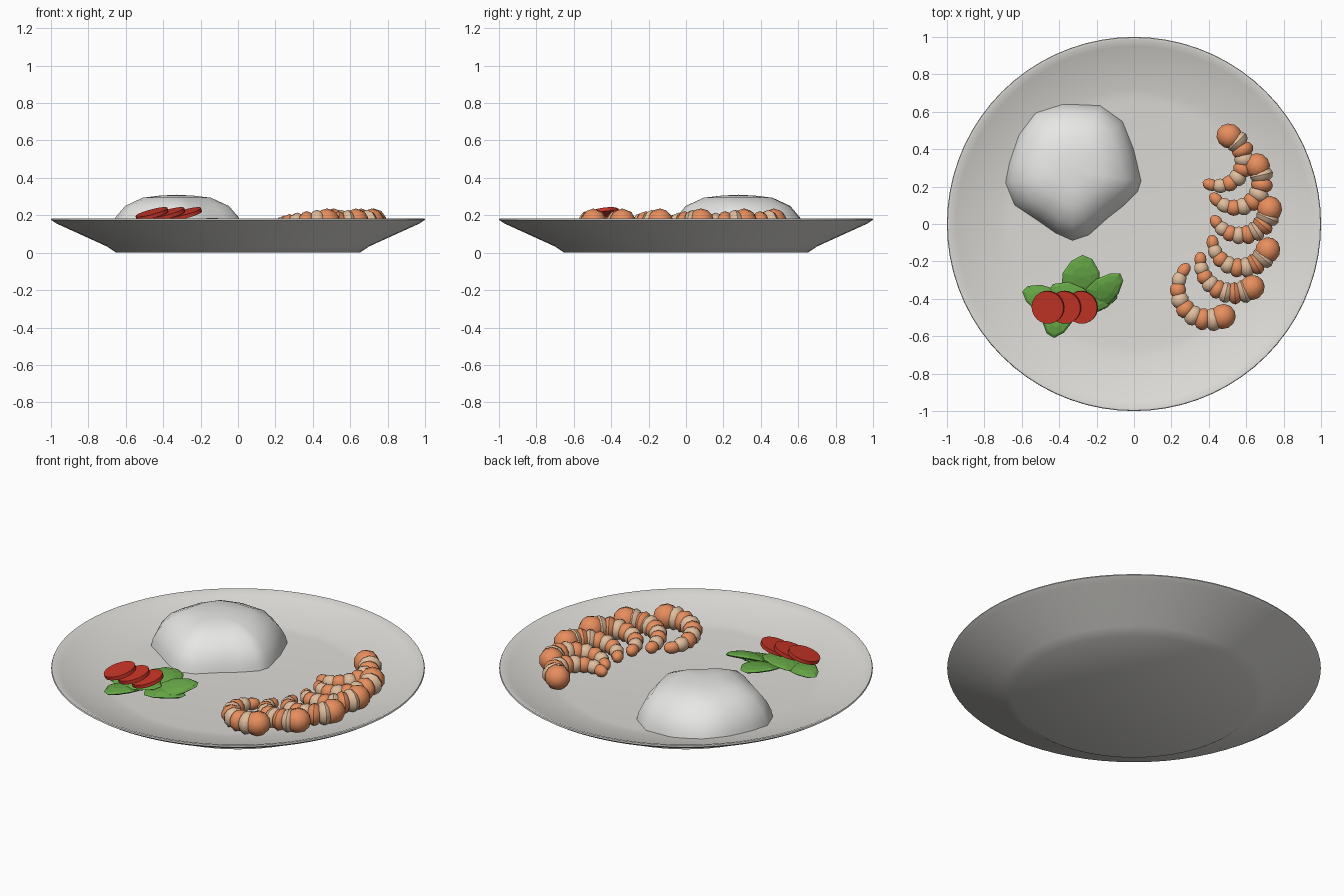
import bpy, bmesh, math
from mathutils import Vector, Matrix, Euler

cube = bpy.data.objects.get("Cube")
if cube:
    bpy.data.objects.remove(cube, do_unlink=True)


def material(name, color):
    m = bpy.data.materials.new(name)
    m.use_nodes = True
    m.diffuse_color = (*color, 1)
    m.node_tree.nodes["Principled BSDF"].inputs["Base Color"].default_value = (*color, 1)
    return m


CERAMIC = material("warm_grey_ceramic", (0.72, 0.71, 0.68))
RICE = material("rice_white", (0.8, 0.8, 0.79))
ORANGE = material("shrimp_orange", (0.8, 0.27, 0.11))
CREAM = material("shrimp_cream", (0.74, 0.51, 0.34))
GREEN = material("leaf_green", (0.13, 0.38, 0.06))
RED = material("tomato_red", (0.58, 0.035, 0.02))

FLOOR = 0.10


def finish(name, bm, mats, smooth=None):
    bmesh.ops.recalc_face_normals(bm, faces=bm.faces)
    mesh = bpy.data.meshes.new(name)
    bm.to_mesh(mesh)
    bm.free()
    for m in mats:
        mesh.materials.append(m)
    ob = bpy.data.objects.new(name, mesh)
    bpy.context.collection.objects.link(ob)
    if smooth:
        bpy.ops.object.select_all(action="DESELECT")
        ob.select_set(True)
        bpy.context.view_layer.objects.active = ob
        bpy.ops.object.shade_smooth_by_angle(angle=math.radians(smooth))
    return ob


def loft(rings):
    """Skin closed rings of points; rings shrunk to a point become poles."""
    bm = bmesh.new()
    loops = [[bm.verts.new(p) for p in ring] for ring in rings]
    n = len(loops[0])
    for a, b in zip(loops, loops[1:]):
        for i in range(n):
            j = (i + 1) % n
            bm.faces.new((a[i], a[j], b[j], b[i]))
    bmesh.ops.remove_doubles(bm, verts=bm.verts, dist=1e-5)
    return bm


# Plate: turned profile from the inside centre, over the rim, to the base centre
profile = [(0, FLOOR), (0.66, FLOOR), (0.72, 0.106), (0.95, 0.168), (0.985, 0.184),
           (0.997, 0.183), (1, 0.176), (0.97, 0.156), (0.7, 0.033), (0.65, 0), (0, 0)]
SIDES = 72
turn = [(math.cos(math.tau * i / SIDES), math.sin(math.tau * i / SIDES)) for i in range(SIDES)]
finish("plate", loft([[(r * c, r * s, z) for c, s in turn] for r, z in profile]), [CERAMIC], 35)

# Rice mound: an uneven outline shrunk towards the top
centre = Vector((-0.33, 0.28))
outline = [(0.04, 0.23), (0, 0.4), (-0.06, 0.55), (-0.18, 0.635), (-0.38, 0.645),
           (-0.53, 0.6), (-0.62, 0.48), (-0.67, 0.33), (-0.69, 0.22), (-0.64, 0.1),
           (-0.52, 0.02), (-0.42, -0.05), (-0.33, -0.09), (-0.24, -0.06),
           (-0.14, 0.03), (-0.05, 0.1), (0.02, 0.17)]
rings = []
for t, z in [(1, 0.09), (0.97, 0.14), (0.9, 0.19), (0.76, 0.25), (0.5, 0.294), (0.25, 0.305), (0, 0.31)]:
    ring = [centre.lerp(Vector(p), t) for p in outline]
    rings.append([(p.x, p.y, z) for p in ring])
finish("rice_mound", loft(rings), [RICE], 60)


def circle_centre(a, b, c):
    """Centre of the circle through three 2D points."""
    u, v = b - a, c - a
    d = 2 * (u.x * v.y - u.y * v.x)
    return a + Vector((v.y * u.length_squared - u.y * v.length_squared,
                       u.x * v.length_squared - v.x * u.length_squared)) / d


# Shrimps: beads growing along an arc from tail to head, in alternate colours
def shrimp(name, tail, mid, head, segments=9):
    tail, mid, head = Vector(tail), Vector(mid), Vector(head)
    c = circle_centre(tail, mid, head)
    radius = (tail - c).length
    start = math.atan2(tail.y - c.y, tail.x - c.x)
    sweep = (math.atan2(head.y - c.y, head.x - c.x) - start) % math.tau
    step = radius * sweep / (segments - 1)
    bm = bmesh.new()
    for i in range(segments):
        t = i / (segments - 1)
        angle = start + sweep * t
        size = 0.034 + 0.036 * t ** 0.8
        length = size if i == segments - 1 else max(step * 0.85, size * 0.62)
        place = Matrix.Translation((c.x + radius * math.cos(angle), c.y + radius * math.sin(angle),
                                    FLOOR + size * 0.95))
        place = place @ Matrix.Rotation(angle, 4, "Z") @ Matrix.Rotation(-math.pi / 2, 4, "X")
        place = place @ Matrix.Diagonal((size, size, length, 1))
        made = bmesh.ops.create_uvsphere(bm, u_segments=10, v_segments=6, radius=1, matrix=place)
        for face in {f for v in made["verts"] for f in v.link_faces}:
            face.material_index = i % 2
    finish(name, bm, [ORANGE, CREAM], 40)


arcs = [((0.41, 0.21), (0.57, 0.27), (0.51, 0.47)),
        ((0.44, 0.13), (0.62, 0.11), (0.66, 0.31)),
        ((0.44, 0.01), (0.59, -0.06), (0.725, 0.08)),
        ((0.42, -0.1), (0.57, -0.235), (0.715, -0.14)),
        ((0.355, -0.19), (0.47, -0.36), (0.63, -0.34)),
        ((0.265, -0.25), (0.28, -0.46), (0.475, -0.495))]
for i, arc in enumerate(arcs):
    shrimp(f"shrimp_{i + 1}", *arc)


# Salad leaves: thin faceted pads, narrowed and drooping towards the tip
def leaf(name, x, y, z, length, width, heading, tilt):
    bm = bmesh.new()
    bmesh.ops.create_uvsphere(bm, u_segments=9, v_segments=6, radius=1)
    for v in bm.verts:
        v.co.y *= 1 - 0.25 * v.co.x
        v.co = (v.co.x * length, v.co.y * width, v.co.z * 0.018 - 0.012 * v.co.x ** 2)
    bm.transform(Matrix.Translation((x, y, z)) @ Euler((tilt, -tilt, math.radians(heading))).to_matrix().to_4x4())
    finish(name, bm, [GREEN])


leaf("leaf_back", -0.28, -0.28, 0.155, 0.115, 0.105, 80, 0.12)
leaf("leaf_right", -0.155, -0.35, 0.16, 0.12, 0.075, 40, 0.2)
leaf("leaf_front_right", -0.2, -0.4, 0.135, 0.12, 0.07, 15, 0.05)
leaf("leaf_left", -0.49, -0.4, 0.15, 0.115, 0.075, 155, 0.05)
leaf("leaf_front", -0.41, -0.5, 0.14, 0.11, 0.085, 255, 0.08)
leaf("leaf_middle", -0.35, -0.41, 0.16, 0.13, 0.1, 0, 0.08)

# Tomato slices: three discs leaning on each other
for i in range(3):
    bm = bmesh.new()
    lean = Euler((0.16, -0.26, 0)).to_matrix().to_4x4()
    bmesh.ops.create_cone(bm, cap_ends=True, segments=24, radius1=0.088, radius2=0.088, depth=0.02,
                          matrix=Matrix.Translation((-0.46 + 0.09 * i, -0.445, 0.208)) @ lean)
    finish(f"tomato_slice_{i + 1}", bm, [RED], 30)
